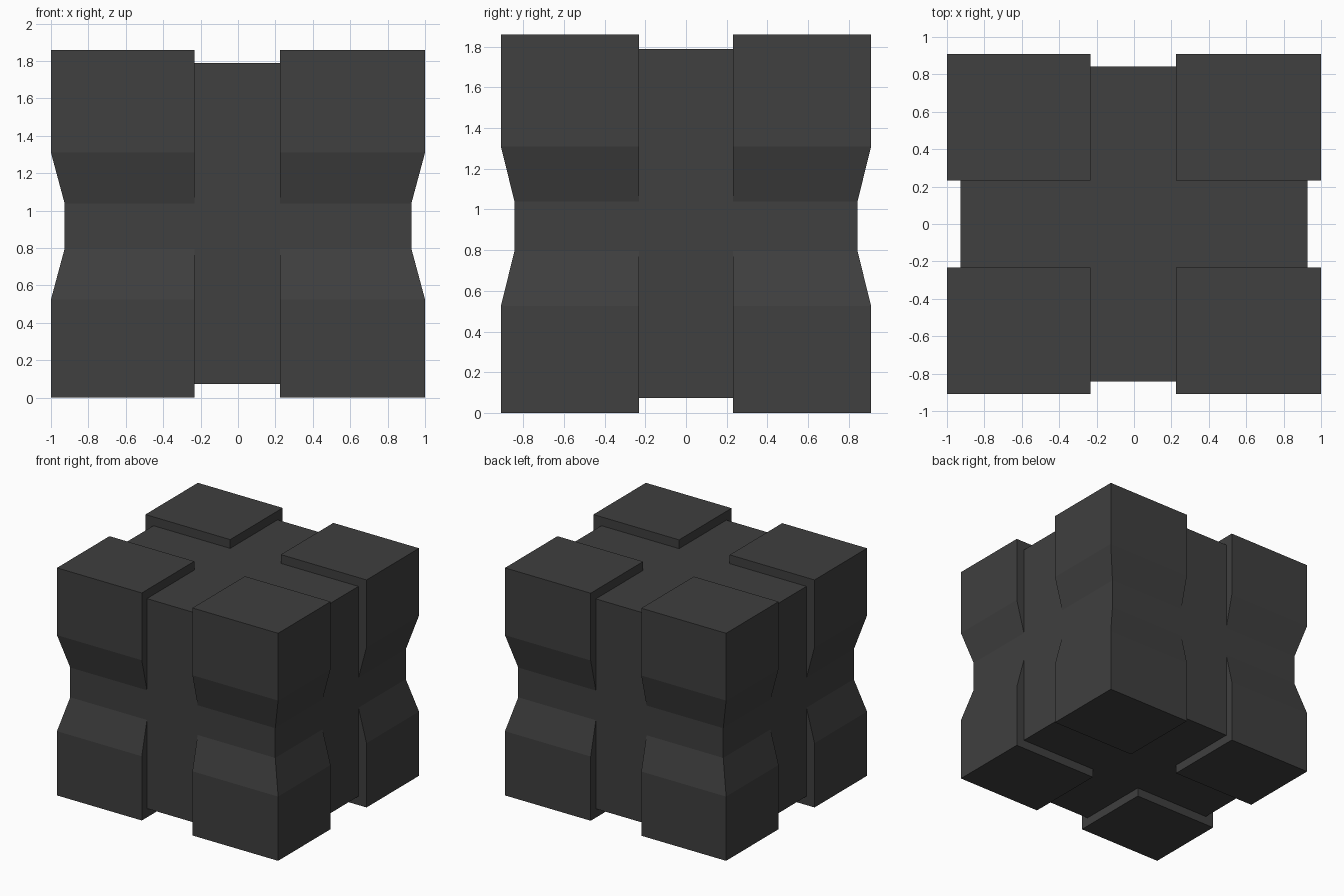
import bpy, bmesh

if "Cube" in bpy.data.objects:
    bpy.data.objects.remove(bpy.data.objects["Cube"])

# Dark material shared by the whole block
dark = bpy.data.materials.new("dark_grey")
dark.diffuse_color = (0.05, 0.05, 0.05, 1)
dark.use_nodes = True
dark.node_tree.nodes["Principled BSDF"].inputs["Base Color"].default_value = dark.diffuse_color


def loft(name, rings):
    """Closed solid from stacked rectangles (x0, x1, y0, y1, z)."""
    bm = bmesh.new()
    loops = [[bm.verts.new(p) for p in ((x0, y0, z), (x1, y0, z), (x1, y1, z), (x0, y1, z))]
             for x0, x1, y0, y1, z in rings]
    for a, b in zip(loops, loops[1:]):
        for i in range(4):
            j = (i + 1) % 4
            bm.faces.new((a[i], a[j], b[j], b[i]))
    bm.faces.new(loops[0][::-1])
    bm.faces.new(loops[-1])
    bmesh.ops.recalc_face_normals(bm, faces=bm.faces)
    mesh = bpy.data.meshes.new(name)
    bm.to_mesh(mesh)
    bm.free()
    mesh.materials.append(dark)
    ob = bpy.data.objects.new(name, mesh)
    bpy.context.collection.objects.link(ob)
    return ob


# Recessed core
core = loft("block_body", [(-0.927, 0.927, -0.843, 0.843, z) for z in (0.072, 1.788)])

# Corner posts, pinched at mid height until they sink just into the core
wide, waist = (1.0, 0.91), (0.926, 0.842)
profile = [(0, wide), (0.525, wide), (0.8, waist), (1.035, waist), (1.31, wide), (1.86, wide)]
posts = []
for sx, ix in ((-1, -0.233), (1, 0.225)):
    for sy in (-1, 1):
        rings = []
        for z, (ox, oy) in profile:
            xs, ys = sorted((ix, sx * ox)), sorted((sy * 0.232, sy * oy))
            rings.append((*xs, *ys, z))
        posts.append(loft("corner_post", rings))

# Weld the posts to the core as one solid
for post in posts:
    mod = core.modifiers.new("join_post", 'BOOLEAN')
    mod.operation = 'UNION'
    mod.solver = 'EXACT'
    mod.object = post
bpy.context.view_layer.objects.active = core
core.select_set(True)
for mod in list(core.modifiers):
    bpy.ops.object.modifier_apply(modifier=mod.name)
for post in posts:
    bpy.data.objects.remove(post)
